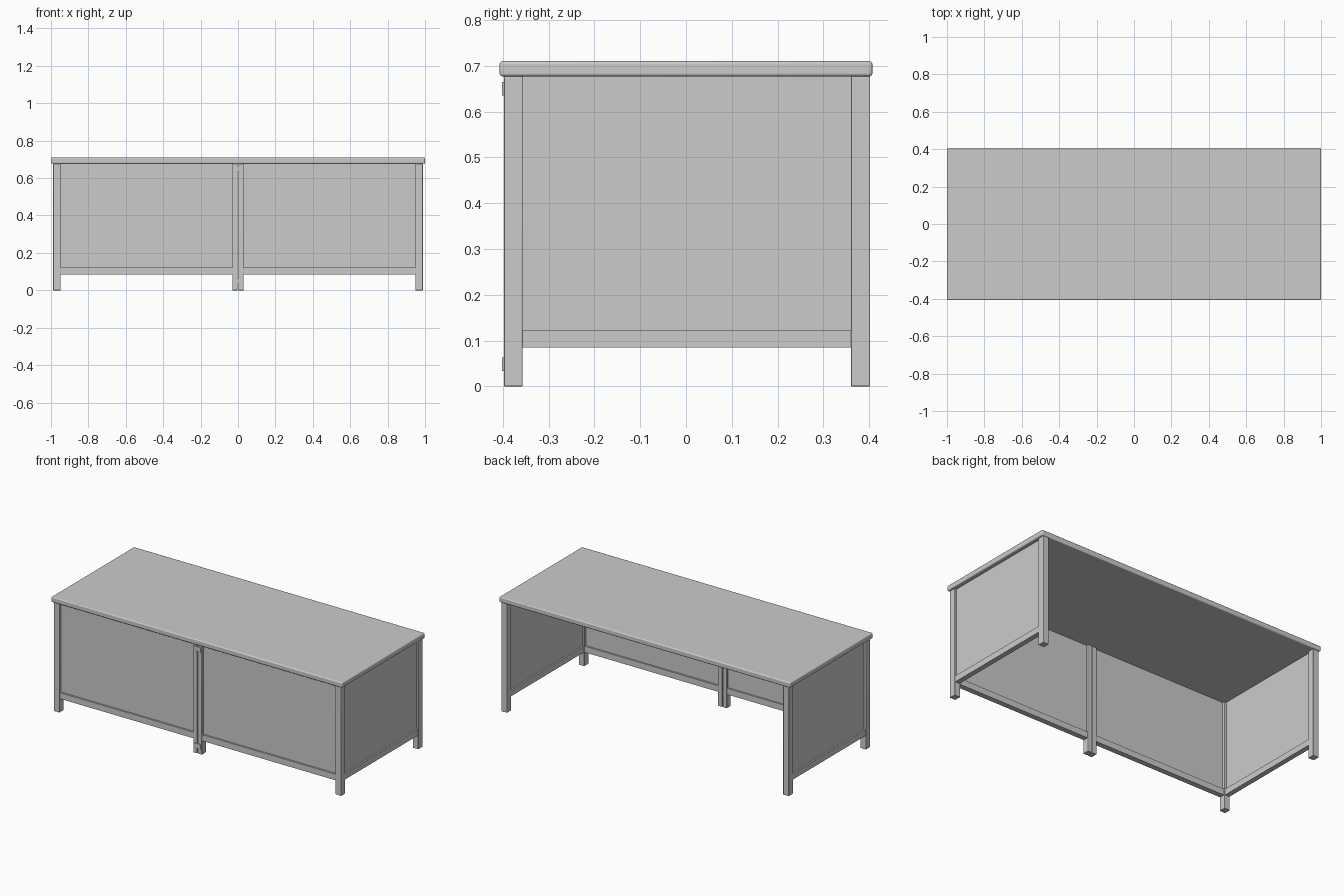
import bpy

cube = bpy.data.objects.get("Cube")
if cube:
    bpy.data.objects.remove(cube, do_unlink=True)

grey = bpy.data.materials.new("light grey")
grey.use_nodes = True
COLOUR = (0.6, 0.6, 0.6, 1)
grey.diffuse_color = COLOUR
grey.node_tree.nodes["Principled BSDF"].inputs["Base Color"].default_value = COLOUR


def box(name, x, y, z, bevel=0.0, segments=2):
    """Box from (min, max) ranges, with optional rounded edges."""
    ranges = (x, y, z)
    bpy.ops.mesh.primitive_cube_add(size=1, location=[(a + b) / 2 for a, b in ranges])
    ob = bpy.context.object
    ob.name = name
    ob.scale = [b - a for a, b in ranges]
    bpy.ops.object.transform_apply(location=False, rotation=False, scale=True)
    ob.data.materials.append(grey)
    if bevel:
        mod = ob.modifiers.new("rounded edges", "BEVEL")
        mod.width = bevel
        mod.segments = segments
        bpy.ops.object.shade_smooth_by_angle()
    return ob


def span(side, inner, outer):
    """Range on the left (+1) or right (-1) half."""
    return tuple(sorted((side * inner, side * outer)))


TOP = 0.677
RAIL = (0.085, 0.123)
FRONT = (-0.398, -0.357)
BACK = (0.36, 0.402)

# Desk top
box("desk_top", (-1, 1), (-0.407, 0.407), (TOP, 0.71), 0.006, 3)

for side, label in ((1, "left"), (-1, "right")):
    # Legs
    outer = span(side, 0.949, 0.988)
    box(f"{label}_front_leg", outer, FRONT, (0, TOP), 0.002)
    box(f"{label}_back_leg", outer, BACK, (0, TOP), 0.002)
    box(f"{label}_middle_leg", span(side, 0.002, 0.03), FRONT, (0, TOP), 0.002)

    # Bottom rails
    box(f"{label}_front_rail", span(side, 0.03, 0.949), (-0.394, -0.361), RAIL)
    box(f"{label}_side_rail", span(side, 0.953, 0.984), (FRONT[1], BACK[0]), RAIL)

    # Thin panels set between the legs
    box(f"{label}_front_panel", span(side, 0.03, 0.949), (-0.383, -0.372), (RAIL[1], TOP))
    box(f"{label}_side_panel", span(side, 0.963, 0.974), (FRONT[1], BACK[0]), (RAIL[1], TOP))

# Clips joining the two middle legs
for label, z in (("upper", (0.635, 0.665)), ("lower", (0.033, 0.063))):
    box(f"{label}_clip", (-0.025, 0.025), (-0.402, -0.397), z, 0.001)
